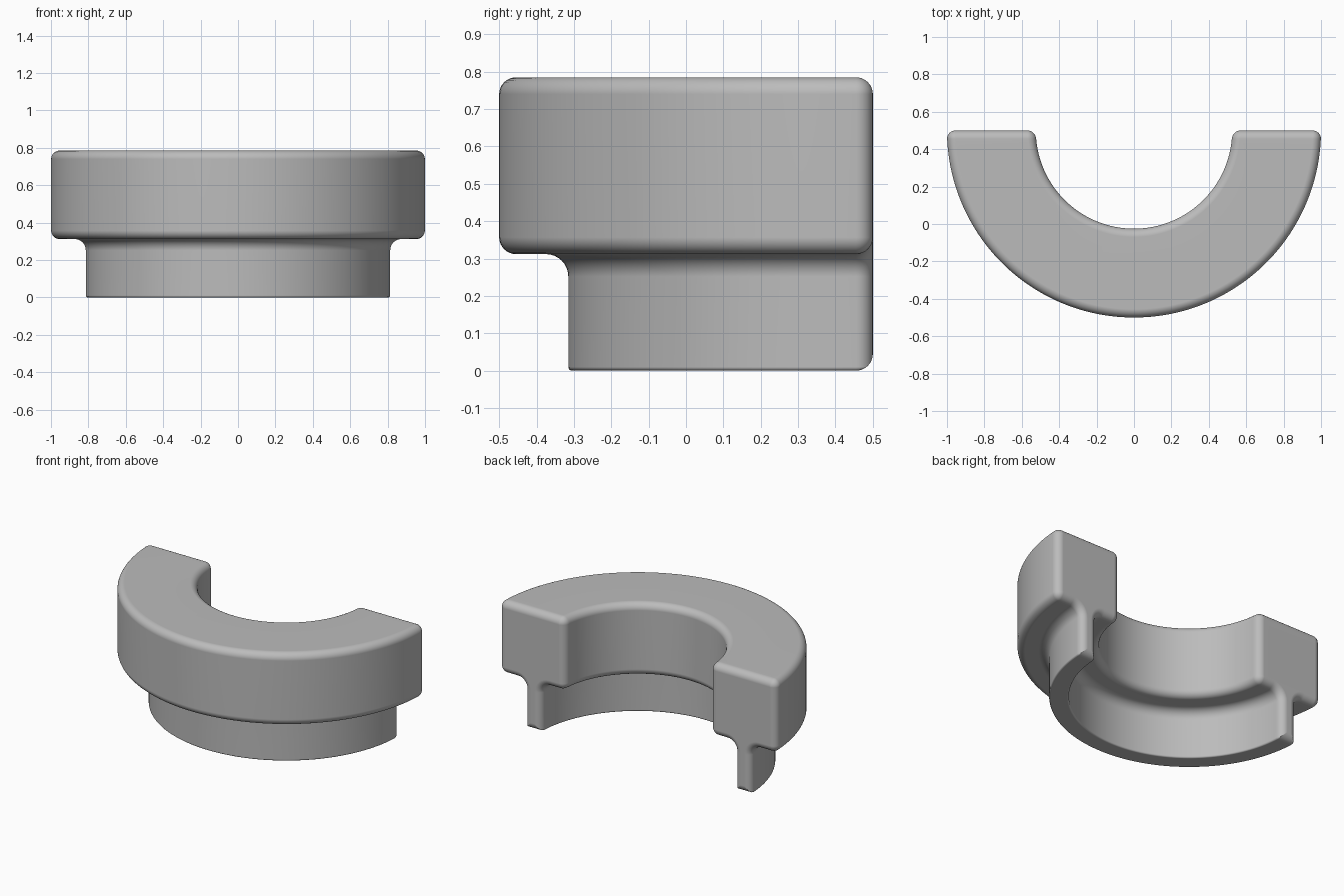
import bpy, bmesh, math
from mathutils import Vector

cube = bpy.data.objects.get("Cube")
if cube:
    bpy.data.objects.remove(cube)

EDGE, FILLET, FINE = 0.045, 0.06, 0.01   # rounding radii
BACK = 0.5                               # y of the flat end faces
ARC_STEPS, CORNER_STEPS, END_STEPS = 96, 8, 8

# Cross-section corners: radius from axis, height, rounding, convex (+1) or concave (-1)
CORNERS = [
    (0.70, 0.0, FINE, 1), (0.815, 0.0, FINE, 1),
    (0.815, 0.312, FILLET, -1), (1.0, 0.312, EDGE, 1),
    (1.0, 0.785, EDGE, 1), (0.525, 0.785, EDGE, 1),
    (0.525, 0.312, EDGE, 1), (0.70, 0.312, FILLET, -1),
]


def section(inset):
    """Rounded cross-section, shrunk inwards by inset."""
    points = []
    count = len(CORNERS)
    for i, (r, z, rounding, sign) in enumerate(CORNERS):
        here = Vector((r, z))
        before = (here - Vector(CORNERS[i - 1][:2])).normalized()
        after = (Vector(CORNERS[(i + 1) % count][:2]) - here).normalized()
        here += inset * sum((Vector((-u.y, u.x)) for u in (before, after)), Vector((0, 0)))
        radius = max(rounding - sign * inset, 0.002)
        centre = here + radius * (after - before)
        for k in range(CORNER_STEPS + 1):
            t = math.pi / 2 * k / CORNER_STEPS
            points.append(centre + radius * (before * math.sin(t) - after * math.cos(t)))
    return points


def end_loop(step, side):
    """Loop in a plane near an end face, following its rounded rim."""
    t = math.pi / 2 * step / END_STEPS
    depth = EDGE * (1 - math.cos(t))
    return [(side * math.sqrt(p.x ** 2 - depth ** 2), BACK - depth, p.y)
            for p in section(EDGE * (1 - math.sin(t)))]


def arc_loop(fraction):
    """Loop swept around the axis between the two rounded ends."""
    loop = []
    for p in section(0):
        start = math.asin(EDGE / p.x)
        a = start + (math.pi - 2 * start) * fraction
        loop.append((p.x * math.cos(a), BACK - p.x * math.sin(a), p.y))
    return loop


# Half ring with stepped lower collar
loops = [end_loop(s, 1) for s in range(END_STEPS)]
loops += [arc_loop(i / ARC_STEPS) for i in range(ARC_STEPS + 1)]
loops += [end_loop(s, -1) for s in reversed(range(END_STEPS))]

bm = bmesh.new()
rings = [[bm.verts.new(co) for co in loop] for loop in loops]
for a, b in zip(rings, rings[1:]):
    for i in range(len(a)):
        j = (i + 1) % len(a)
        bm.faces.new((a[i], a[j], b[j], b[i]))
bm.faces.new(rings[0])
bm.faces.new(rings[-1])
bmesh.ops.recalc_face_normals(bm, faces=bm.faces)

mesh = bpy.data.meshes.new("half_ring_bushing")
bm.to_mesh(mesh)
bm.free()
bushing = bpy.data.objects.new("half_ring_bushing", mesh)
bpy.context.collection.objects.link(bushing)

# Plain grey material
grey = bpy.data.materials.new("light_grey")
grey.use_nodes = True
colour = (0.5, 0.5, 0.5, 1)
grey.diffuse_color = colour
grey.node_tree.nodes["Principled BSDF"].inputs["Base Color"].default_value = colour
mesh.materials.append(grey)

# Smooth roundings, flat faces kept flat
bpy.ops.object.select_all(action="DESELECT")
bushing.select_set(True)
bpy.context.view_layer.objects.active = bushing
bpy.ops.object.shade_smooth_by_angle(angle=math.radians(40))
weighted = bushing.modifiers.new("weighted_normals", "WEIGHTED_NORMAL")
weighted.keep_sharp = True
